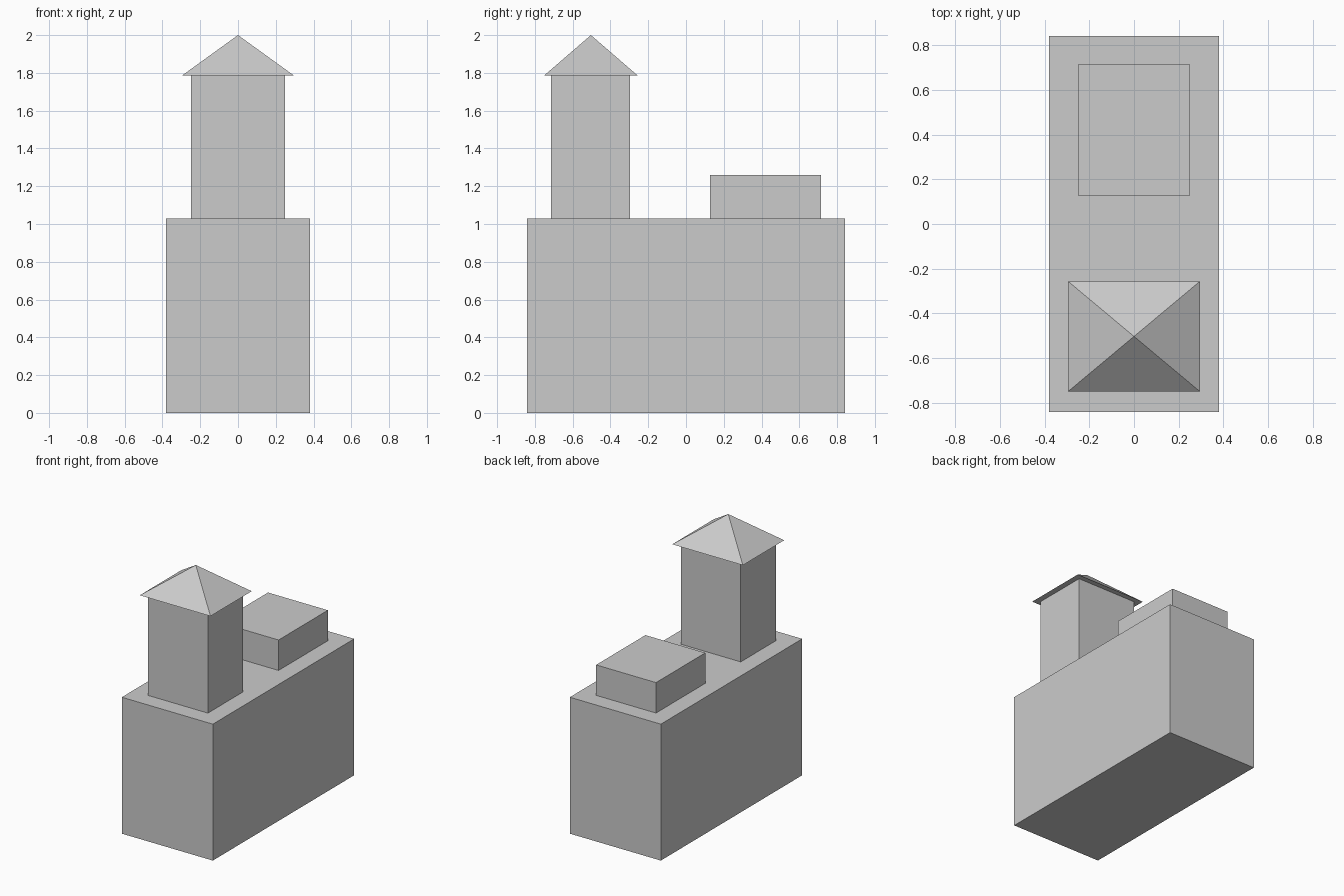
import bpy
import bmesh

if "Cube" in bpy.data.objects:
    bpy.data.objects.remove(bpy.data.objects["Cube"])


def make_object(name, bm):
    bmesh.ops.recalc_face_normals(bm, faces=bm.faces)
    mesh = bpy.data.meshes.new(name)
    bm.to_mesh(mesh)
    bm.free()
    obj = bpy.data.objects.new(name, mesh)
    bpy.context.collection.objects.link(obj)
    return obj


def box(name, half_x, y0, y1, z0, z1):
    bm = bmesh.new()
    bmesh.ops.create_cube(bm, size=1)
    for v in bm.verts:
        v.co.x *= 2 * half_x
        v.co.y = y0 if v.co.y < 0 else y1
        v.co.z = z0 if v.co.z < 0 else z1
    return make_object(name, bm)


def pyramid(name, half_x, y0, y1, z0, z1):
    bm = bmesh.new()
    base = [bm.verts.new(p) for p in ((-half_x, y0, z0), (half_x, y0, z0),
                                      (half_x, y1, z0), (-half_x, y1, z0))]
    apex = bm.verts.new((0, (y0 + y1) / 2, z1))
    bm.faces.new(base)
    for i in range(4):
        bm.faces.new((base[i], base[(i + 1) % 4], apex))
    return make_object(name, bm)


# Main building block
box("main_body", 0.38, -0.843, 0.843, 0.0, 1.03)
# Low raised block at the rear
box("rear_block", 0.25, 0.127, 0.715, 1.03, 1.26)
# Front tower and its overhanging roof
box("tower", 0.25, -0.716, -0.296, 1.03, 1.787)
pyramid("tower_roof", 0.295, -0.75, -0.257, 1.787, 2.0)
